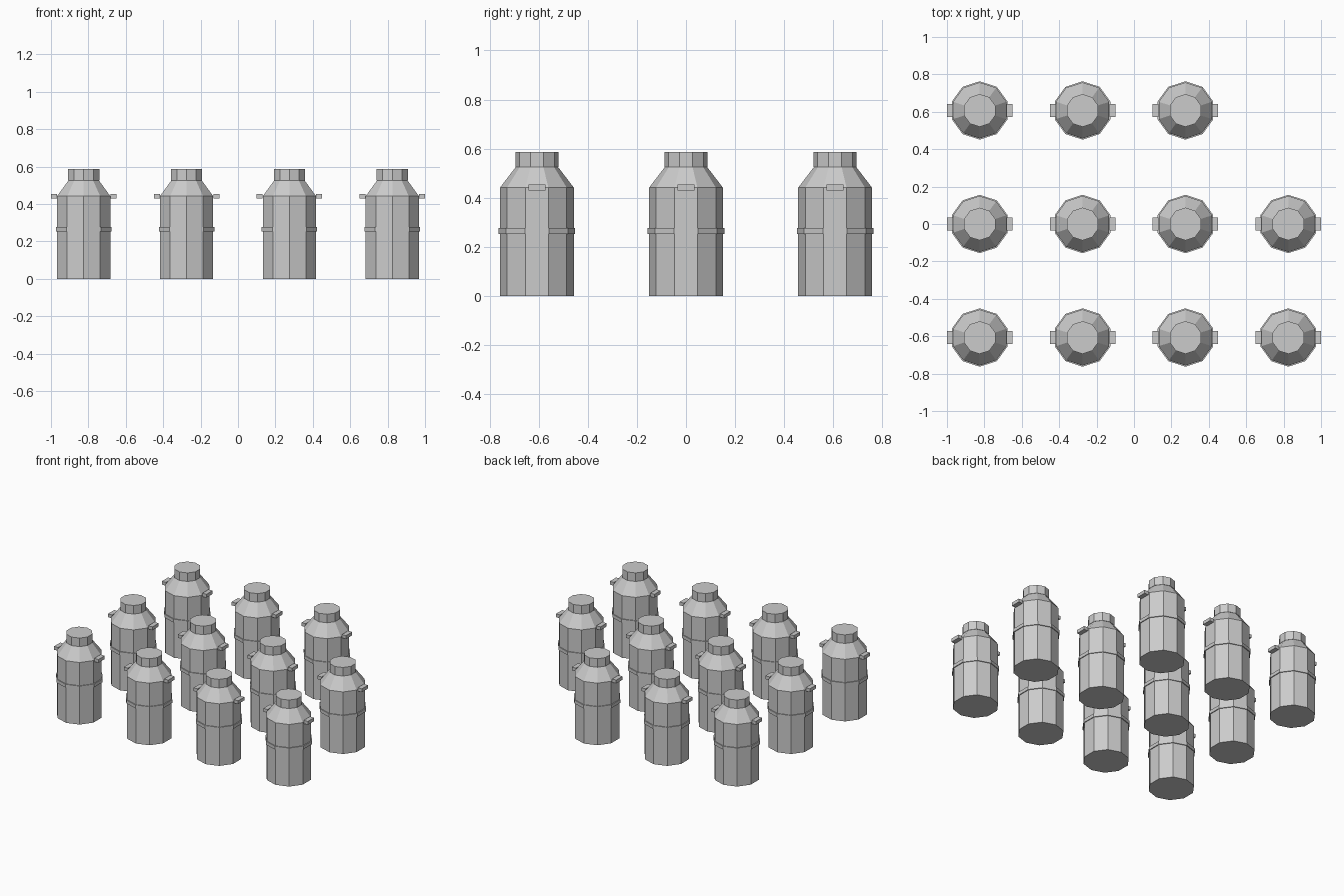
import bpy, bmesh, math

if "Cube" in bpy.data.objects:
    bpy.data.objects.remove(bpy.data.objects["Cube"])

SIDES = 10


def lathe(bm, profile):
    """Closed ten-sided solid from (radius, z) points, corners on +y and -y."""
    rings = []
    for r, z in profile:
        rings.append([bm.verts.new((r * math.sin(2 * math.pi * i / SIDES),
                                    r * math.cos(2 * math.pi * i / SIDES), z))
                      for i in range(SIDES)])
    for a, b in zip(rings, rings[1:]):
        for i in range(SIDES):
            j = (i + 1) % SIDES
            bm.faces.new((a[i], a[j], b[j], b[i]))
    bm.faces.new(rings[0])
    bm.faces.new(rings[-1])


def box(bm, centre, size):
    verts = bmesh.ops.create_cube(bm, size=1)["verts"]
    bmesh.ops.scale(bm, vec=size, verts=verts)
    bmesh.ops.translate(bm, vec=centre, verts=verts)


def finish(name, bm):
    bmesh.ops.recalc_face_normals(bm, faces=bm.faces)
    mesh = bpy.data.meshes.new(name)
    bm.to_mesh(mesh)
    bm.free()
    return mesh


parts = {}

# Straight body with sloping shoulder
bm = bmesh.new()
lathe(bm, [(0.15, 0), (0.15, 0.442), (0.085, 0.527)])
parts["can_body"] = finish("can_body", bm)

# Raised hoop around the middle
bm = bmesh.new()
lathe(bm, [(0.156, 0.253), (0.156, 0.277)])
parts["can_band"] = finish("can_band", bm)

# Lid on the neck
bm = bmesh.new()
lathe(bm, [(0.0875, 0.526), (0.0875, 0.587)])
parts["can_lid"] = finish("can_lid", bm)

# Pair of side handles
bm = bmesh.new()
for side in (-1, 1):
    box(bm, (side * 0.159, 0, 0.442), (0.032, 0.07, 0.024))
parts["can_handles"] = finish("can_handles", bm)

# Grid of cans, back right place left empty
for row in range(3):
    for col in range(4):
        if (row, col) == (2, 3):
            continue
        for name, mesh in parts.items():
            obj = bpy.data.objects.new(f"{name}_{row}_{col}", mesh)
            obj.location = ((col - 1.5) * 0.55, (row - 1) * 0.607, 0)
            bpy.context.collection.objects.link(obj)
